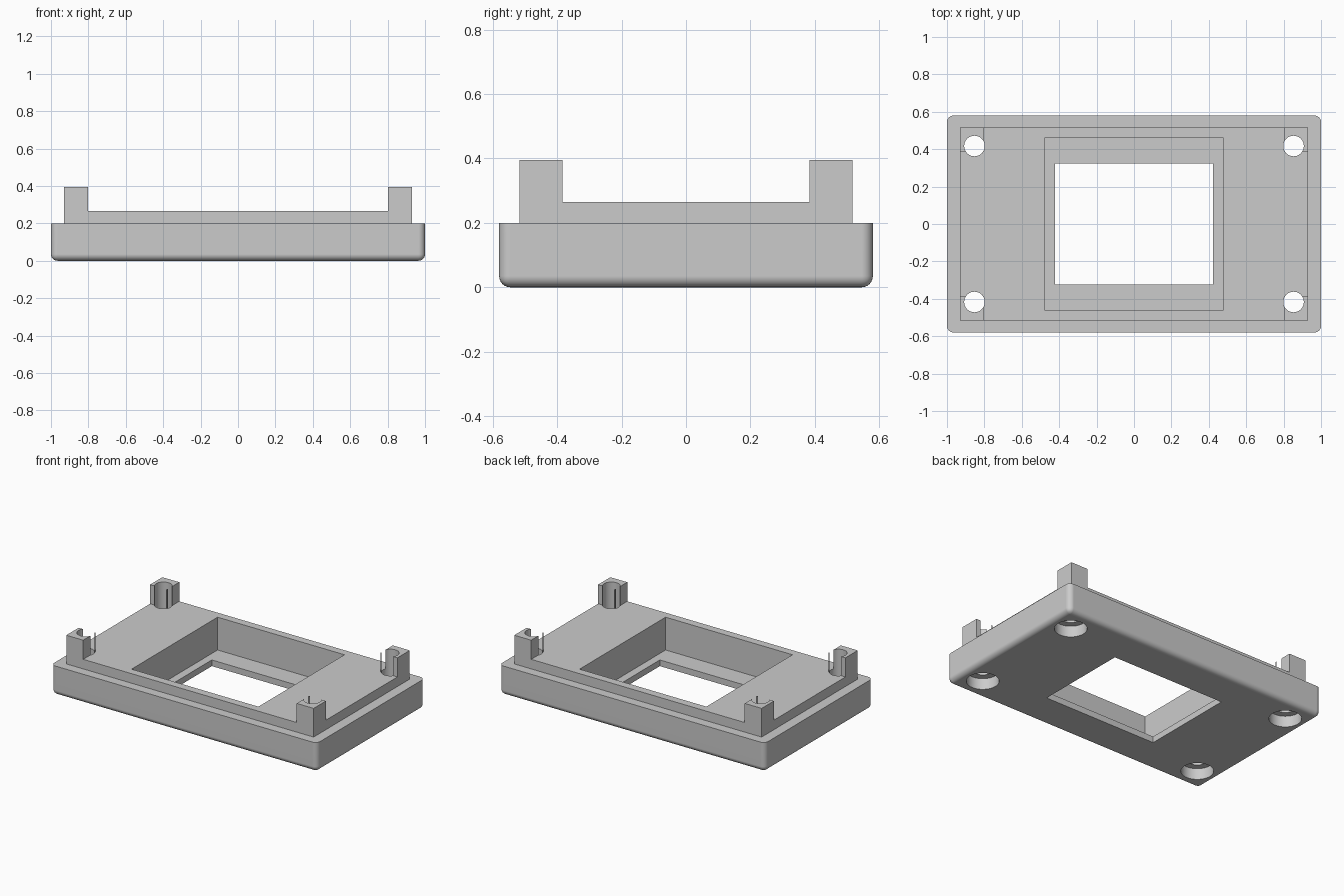
import bpy, bmesh, math
from mathutils import Matrix

cube = bpy.data.objects.get("Cube")
if cube:
    bpy.data.objects.remove(cube, do_unlink=True)

grey = bpy.data.materials.new("light_grey")
grey.use_nodes = True
grey.diffuse_color = (0.6, 0.6, 0.6, 1)
grey.node_tree.nodes["Principled BSDF"].inputs["Base Color"].default_value = (0.6, 0.6, 0.6, 1)


def finish(name, bm):
    mesh = bpy.data.meshes.new(name)
    bm.to_mesh(mesh)
    bm.free()
    mesh.materials.append(grey)
    obj = bpy.data.objects.new(name, mesh)
    bpy.context.collection.objects.link(obj)
    return obj


def box(name, x0, x1, y0, y1, z0, z1, fillet=0):
    bm = bmesh.new()
    place = Matrix.Translation(((x0 + x1) / 2, (y0 + y1) / 2, (z0 + z1) / 2))
    size = Matrix.Diagonal((x1 - x0, y1 - y0, z1 - z0, 1))
    bmesh.ops.create_cube(bm, size=1, matrix=place @ size)
    if fillet:
        # round every edge except those around the top face
        edges = [e for e in bm.edges if min(v.co.z for v in e.verts) < z1 - 0.001]
        bmesh.ops.bevel(bm, geom=edges, offset=fillet, segments=6, profile=0.5, affect='EDGES')
    return finish(name, bm)


def rod(name, x, y, radius, z0, z1):
    bm = bmesh.new()
    bmesh.ops.create_cone(bm, cap_ends=True, segments=48, radius1=radius, radius2=radius,
                          depth=z1 - z0, matrix=Matrix.Translation((x, y, (z0 + z1) / 2)))
    return finish(name, bm)


def combine(target, other, operation):
    mod = target.modifiers.new(operation.lower(), 'BOOLEAN')
    mod.operation = operation
    mod.solver = 'EXACT'
    mod.object = other
    bpy.context.view_layer.objects.active = target
    bpy.ops.object.modifier_apply(modifier=mod.name)
    bpy.data.objects.remove(other, do_unlink=True)


corners = [(sx, sy) for sx in (-1, 1) for sy in (-1, 1)]

# Base tray with rounded underside, and the raised plate on it
body = box("bezel_body", -1, 1, -0.58, 0.58, 0, 0.2, fillet=0.035)
combine(body, box("raised_plate", -0.93, 0.93, -0.516, 0.516, 0.1, 0.265), 'UNION')

# Corner posts
for sx, sy in corners:
    xs = sorted((sx * 0.803, sx * 0.93))
    ys = sorted((sy * 0.384, sy * 0.516))
    combine(body, box("corner_post", *xs, *ys, 0.15, 0.395), 'UNION')

# Deep pocket and the window through its floor
combine(body, box("pocket_cutter", -0.477, 0.477, -0.462, 0.462, 0.042, 0.5), 'DIFFERENCE')
combine(body, box("window_cutter", -0.423, 0.423, -0.323, 0.323, -0.1, 0.2), 'DIFFERENCE')

# Screw holes with wide counterbores underneath
for sx, sy in corners:
    x, y = sx * 0.853, sy * 0.417
    combine(body, rod("screw_hole_cutter", x, y, 0.055, -0.1, 0.5), 'DIFFERENCE')
    combine(body, rod("counterbore_cutter", x, y, 0.1, -0.1, 0.075), 'DIFFERENCE')

# Smooth fillets and holes, crisp edges elsewhere
bpy.ops.object.select_all(action='DESELECT')
body.select_set(True)
bpy.context.view_layer.objects.active = body
bpy.ops.object.shade_smooth_by_angle(angle=math.radians(30))
weighted = body.modifiers.new("even_shading", 'WEIGHTED_NORMAL')
weighted.keep_sharp = True
